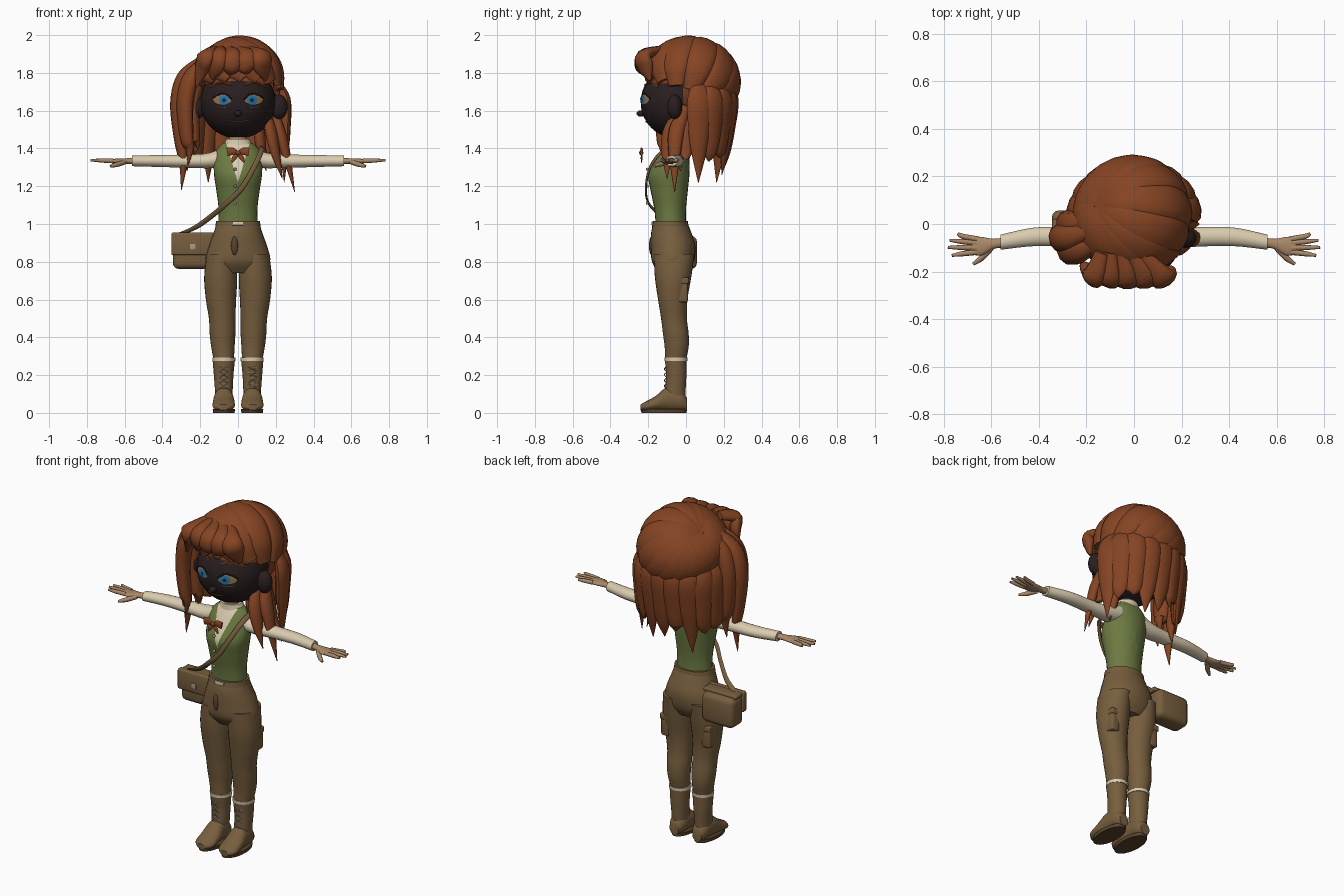
import bpy, bmesh, math
from mathutils import Vector as V, Matrix

if "Cube" in bpy.data.objects:
    bpy.data.objects.remove(bpy.data.objects["Cube"])


def material(name, *rgb):
    m = bpy.data.materials.new(name)
    m.use_nodes = True
    m.diffuse_color = (*rgb, 1)
    m.node_tree.nodes["Principled BSDF"].inputs["Base Color"].default_value = (*rgb, 1)
    return m


HAIR = material("auburn hair", .235, .058, .017)
FACE = material("dark face", .022, .013, .014)
SKIN = material("tan skin", .40, .25, .14)
SHIRT = material("cream cloth", .70, .60, .43)
VEST = material("olive vest", .15, .195, .055)
BROWN = material("brown cloth", .185, .112, .048)
DARK = material("dark leather", .10, .055, .025)
BLUE = material("blue iris", .01, .19, .45)
EYE = material("amber eye", .30, .17, .06)
BUCKLE = material("pale metal", .38, .33, .25)


def finish(name, bm, mat):
    bmesh.ops.recalc_face_normals(bm, faces=bm.faces[:])
    me = bpy.data.meshes.new(name)
    bm.to_mesh(me)
    bm.free()
    me.materials.append(mat)
    me.shade_smooth()
    me.set_sharp_from_angle(angle=math.radians(50))
    ob = bpy.data.objects.new(name, me)
    bpy.context.collection.objects.link(ob)
    return ob


def spline(rows, k=5):
    """Smooth interpolation through rows of numbers."""
    out = []
    for i in range(len(rows) - 1):
        quad = [rows[max(i - 1, 0)], rows[i], rows[i + 1], rows[min(i + 2, len(rows) - 1)]]
        for j in range(k):
            t = j / k
            out.append([b + .5 * t * (c - a + t * (2 * a - 5 * b + 4 * c - d + t * (3 * (b - c) + d - a)))
                        for a, b, c, d in zip(*quad)])
    return out + [list(rows[-1])]


def skin_rings(name, rings, mat):
    bm = bmesh.new()
    loops = [[bm.verts.new(p) for p in r] for r in rings]
    for a, b in zip(loops, loops[1:]):
        for i in range(len(a)):
            j = (i + 1) % len(a)
            bm.faces.new((a[i], a[j], b[j], b[i]))
    bm.faces.new(loops[0])
    bm.faces.new(loops[-1])
    return finish(name, bm, mat)


def oval(c, u, v, n):
    return [c + u * math.cos(math.tau * i / n) + v * math.sin(math.tau * i / n) for i in range(n)]


def loft(name, axis, rows, mat, side=1, n=28):
    """Rows: position on the axis, then low and high bounds on the other two axes."""
    others = [i for i in range(3) if i != axis]
    rings = []
    for p, a0, a1, b0, b1 in spline(rows):
        c, u, v = V(), V(), V()
        c[axis], c[others[0]], c[others[1]] = p, (a0 + a1) / 2, (b0 + b1) / 2
        u[others[0]], v[others[1]] = (a1 - a0) / 2, (b1 - b0) / 2
        rings.append([V((q.x * side, q.y, q.z)) for q in oval(c, u, v, n)])
    return skin_rings(name, rings, mat)


def tube(name, rows, mat, flat=1, hub=None, n=10):
    """Rows: x, y, z, radius. Flattened towards the hub."""
    pts = spline(rows)
    rings = []
    for i, (x, y, z, r) in enumerate(pts):
        p = V((x, y, z))
        t = (V(pts[min(i + 1, len(pts) - 1)][:3]) - V(pts[max(i - 1, 0)][:3])).normalized()
        out = p - hub if hub else V((x, y + .001, 0))
        u = t.cross(out).normalized()
        rings.append(oval(p, u * max(r, .001), u.cross(t) * max(r, .001) * flat, n))
    return skin_rings(name, rings, mat)


def ball(name, c, radii, mat):
    bm = bmesh.new()
    bmesh.ops.create_uvsphere(bm, u_segments=32, v_segments=20, radius=1,
                              matrix=Matrix.Translation(c) @ Matrix.Diagonal((*radii, 1)))
    return finish(name, bm, mat)


def box(name, c, size, mat, bevel=.01):
    bm = bmesh.new()
    bmesh.ops.create_cube(bm, size=1, matrix=Matrix.Translation(c) @ Matrix.Diagonal((*size, 1)))
    bmesh.ops.bevel(bm, geom=bm.edges[:], offset=bevel, segments=3, profile=.5, affect='EDGES')
    return finish(name, bm, mat)


# Head
HEAD, HR = V((0, -.05, 1.645)), V((.2, .19, .192))
ball("head", HEAD, HR, FACE)
ball("nose", (0, -.238, 1.585), (.02, .024, .017), FACE)


def face_y(x, z, lift):
    k = 1 - (x / HR.x) ** 2 - ((z - HEAD.z) / HR.z) ** 2
    return HEAD.y - HR.y * math.sqrt(max(k, 0)) - lift


def patch(name, cx, cz, w, h, lift, mat):
    bm = bmesh.new()
    rings = [[bm.verts.new((x, face_y(x, z, lift), z)) for x, _, z in
              oval(V((cx, 0, cz)), V((w * f, 0, 0)), V((0, 0, h * f)), 24)] for f in (.05, .4, .7, 1)]
    bm.faces.new(rings[0])
    for a, b in zip(rings, rings[1:]):
        for i in range(24):
            bm.faces.new((a[i - 1], a[i], b[i], b[i - 1]))
    return finish(name, bm, mat)


def face_line(name, pts, r, mat):
    tube(name, [(x, face_y(x, z, .002), z, r) for x, z in pts], mat, n=6)


for s, side in ((1, "left"), (-1, "right")):
    patch(side + "_eye", s * .083, 1.66, .049, .027, .003, EYE)
    patch(side + "_iris", s * .075, 1.656, .027, .025, .005, BLUE)
    patch(side + "_pupil", s * .074, 1.656, .010, .010, .007, FACE)
    face_line(side + "_upper_lid", [(s * .033, 1.66), (s * .075, 1.69), (s * .135, 1.666)], .005, FACE)
    face_line(side + "_brow", [(s * .035, 1.735), (s * .09, 1.75), (s * .15, 1.725)], .006, HAIR)
    face_line(side + "_lower_lid", [(s * .055, 1.62), (s * .09, 1.617), (s * .12, 1.625)], .002, EYE)
    ball(side + "_ear", (s * .218, -.06, 1.62), (.045, .04, .065), FACE)
face_line("mouth", [(-.055, 1.548), (0, 1.54), (.055, 1.548)], .004, DARK)

# Hair cap with locks sweeping out of the crown
HUB, CR = V((0, .025, 1.742)), V((.225, .23, .222))
cap = ball("hair_base", HUB, CR, HAIR)
bm = bmesh.new()
bm.from_mesh(cap.data)
low = [f for f in bm.faces if f.calc_center_median().y < 0 and f.calc_center_median().z < 1.75]
bmesh.ops.delete(bm, geom=low, context='FACES')
bm.to_mesh(cap.data)
bm.free()
crown = V((-.7, .2, .68)).normalized()
for i in range(18):
    a = math.tau * i / 18
    h = -.15 - .32 * math.sin(a)
    w = math.sqrt(1 - h * h)
    rim = V((w * math.cos(a), w * math.sin(a), h))
    rows = []
    for t in (0, .2, .4, .6, .8, 1):
        p = HUB + crown.slerp(rim, t) * CR
        rows.append((*p, .02 + .065 * math.sin(math.pi * min(t * .85 + .05, 1))))
    tube("cap_lock", rows, HAIR, .45, HUB, 12)

# Fringe
for x, z, r in ((-.19, 1.73, .05), (-.12, 1.765, .055), (-.04, 1.79, .055), (.05, 1.80, .055), (.13, 1.76, .055)):
    tube("fringe_lock", [(x * .5 - .04, -.12, 1.925, .03), (x * .9, -.225, 1.89, r),
                         (x, -.245 + abs(x) * .25, 1.83, r), (x * 1.15, -.23 + abs(x) * .3, z, .008)],
         HAIR, .6, HUB, 12)

# Long back locks
for i in range(9):
    a = math.radians(12 + 19.5 * i)
    c, d = math.cos(a), math.sin(a)
    tip = 1.22 + .07 * (i % 3) + .04 * (i % 2)
    tube("back_lock", [(.2 * c, .03 + .19 * d, 1.76, .03), (.245 * c, .03 + .215 * d, 1.66, .07),
                       (.25 * c, .03 + .20 * d, 1.5, .062), (.25 * c, .03 + .185 * d, 1.38, .042),
                       (.25 * c, .03 + .17 * d, tip, .002)], HAIR, .5)

# Side locks, fuller on the right
for x, y, tip in ((0, -.06, 1.18), (.035, -.115, 1.31), (.03, 0, 1.28), (.07, -.05, 1.36)):
    tube("right_side_lock", [(-.19 + x, y + .03, 1.87, .03), (-.28 + x, y, 1.78, .055), (-.315 + x, y, 1.64, .058),
                             (-.305 + x, y, 1.45, .045), (-.29 + x, y, 1.32 + (tip - 1.18) * .6, .028),
                             (-.30 + x, y, tip, .002)], HAIR, .75)
for x, y, tip in ((.30, -.06, 1.17), (.235, -.10, 1.24), (.275, 0, 1.34), (.15, -.03, 1.28)):
    tube("left_side_lock", [(x * .62, y * .3 + .02, 1.62, .025), (x * .73, y * .8, 1.50, .042),
                            (x * .84, y, 1.38, .034), (x, y, tip, .002)], HAIR, .7)

# Vest with an open neckline
vest = loft("vest", 2, [(.99, -.105, .105, -.16, 0), (1.08, -.103, .103, -.168, 0), (1.18, -.115, .115, -.188, .01),
                        (1.26, -.127, .127, -.2, .018), (1.33, -.127, .127, -.168, .018),
                        (1.39, -.115, .115, -.135, .01), (1.43, -.075, .075, -.11, -.005)], VEST)
vest.data.materials.append(SHIRT)
bm = bmesh.new()
bm.from_mesh(vest.data)
for s in (1, -1):
    bmesh.ops.bisect_plane(bm, geom=bm.verts[:] + bm.edges[:] + bm.faces[:],
                           plane_co=(0, 0, 1.22), plane_no=(s, 0, -.3))
for f in bm.faces:
    c = f.calc_center_median()
    f.material_index = int(c.y < -.06 and abs(c.x) < .3 * (c.z - 1.22))
bm.to_mesh(vest.data)
bm.free()
loft("neck", 2, [(1.38, -.05, .05, -.11, -.01), (1.52, -.045, .045, -.1, -.01)], SKIN)
loft("collar", 2, [(1.39, -.09, .09, -.125, .002), (1.42, -.075, .075, -.118, 0), (1.45, -.062, .062, -.115, -.003)], SHIRT)
for z in (1.29, 1.2, 1.11):
    ball("button", (-.015, -.205, z), (.008, .008, .008), BUCKLE)

# Bow tie
for s in (1, -1):
    tube("bow_wing", [(0, -.235, 1.375, .008), (s * .03, -.235, 1.385, .02), (s * .058, -.235, 1.382, .022)], HAIR, .35)
    tube("bow_tail", [(0, -.235, 1.37, .008), (s * .02, -.235, 1.35, .012), (s * .032, -.235, 1.325, .004)], HAIR, .4)
ball("bow_knot", (0, -.237, 1.377), (.013, .011, .013), HAIR)

# Trousers seat and waist
loft("trouser_seat", 2, [(1.01, -.112, .112, -.172, .006), (.95, -.13, .13, -.185, .03), (.88, -.155, .155, -.186, .05),
                         (.80, -.17, .17, -.18, .042), (.74, -.12, .12, -.14, .01)], BROWN)
loft("waistband", 2, [(.985, -.12, .12, -.18, .014), (1.015, -.116, .116, -.176, .01)], BROWN)
box("belt_tab", (0, -.178, 1.002), (.06, .008, .018), SHIRT, .002)
ball("fly_flap", (-.018, -.182, .885), (.018, .014, .05), DARK)

for s, side in ((1, "left"), (-1, "right")):
    # Arm, palm and fingers
    loft(side + "_sleeve", 0, [(.08, -.11, 0, 1.30, 1.405), (.16, -.105, -.005, 1.295, 1.375),
                               (.27, -.095, -.012, 1.298, 1.368), (.42, -.093, -.015, 1.302, 1.365),
                               (.56, -.108, -.045, 1.306, 1.362)], SHIRT, s)
    loft(side + "_hand", 0, [(.54, -.098, -.056, 1.316, 1.352), (.59, -.105, -.062, 1.318, 1.348),
                             (.64, -.132, -.054, 1.318, 1.346), (.68, -.128, -.054, 1.324, 1.344)], SKIN, s)
    for x, y, root in ((.74, -.04, -.063), (.775, -.068, -.08), (.782, -.098, -.1), (.765, -.132, -.118)):
        tube(side + "_finger", [(s * .66, root, 1.334, .012), (s * .72, (y + root) / 2, 1.336, .011),
                                (s * x, y, 1.338, .006)], SKIN)
    tube(side + "_thumb", [(s * .6, -.1, 1.328, .013), (s * .64, -.142, 1.315, .013), (s * .675, -.168, 1.306, .007)], SKIN)

    # Leg, pocket and torn hem
    loft(side + "_trouser_leg", 2, [(.84, .01, .165, -.17, .045), (.72, .004, .179, -.165, .028),
                                    (.6, .01, .17, -.148, .008), (.5, .014, .154, -.132, .005), (.42, .014, .15, -.122, .014),
                                    (.35, .018, .142, -.113, .014), (.275, .022, .128, -.11, 0)], BROWN, s)
    box(side + "_pocket", (s * .135, -.025, .65), (.055, .07, .13), BROWN, .012)
    box(side + "_pocket_flap", (s * .135, -.024, .7), (.062, .078, .035), BROWN, .008)
    loft(side + "_hem", 2, [(.275, .014, .135, -.114, .007), (.292, .014, .136, -.115, .008)], SHIRT, s)

    # Boot with laces
    loft(side + "_boot_shaft", 2, [(.285, .016, .135, -.112, .003), (.2, .024, .128, -.106, .002),
                                   (.12, .028, .122, -.112, -.002), (.05, .03, .12, -.12, -.004)], BROWN, s)
    loft(side + "_boot_foot", 1, [(.005, .045, .105, .01, .08), (-.03, .028, .122, .008, .12), (-.1, .023, .128, .008, .135),
                                  (-.16, .017, .134, .008, .09), (-.21, .02, .132, .008, .062),
                                  (-.24, .05, .105, .014, .045)], BROWN, s)
    loft(side + "_boot_sole", 2, [(0, .018, .132, -.236, .002), (.02, .016, .134, -.24, .004)], DARK, s)
    for k in range(4):
        z = .13 + .03 * k
        for e in (1, -1):
            tube(side + "_lace", [(s * .076 - e * .022, -.104, z, .0025), (s * .076, -.115, z + .012, .0025),
                                  (s * .076 + e * .022, -.104, z + .024, .0025)], BUCKLE, n=5)

# Shoulder bag and strap
box("bag_body", (-.24, .0, .85), (.21, .115, .175), BROWN, .03)
box("bag_flap", (-.235, -.055, .895), (.235, .035, .12), BROWN, .01)
box("bag_lid", (-.235, -.02, .94), (.22, .08, .025), BROWN, .01)
box("bag_clasp", (-.24, -.074, .88), (.03, .008, .03), BUCKLE, .002)
tube("bag_strap", [(.125, -.04, 1.405, .014), (.125, -.12, 1.39, .014), (.085, -.19, 1.3, .014), (.02, -.212, 1.19, .014),
                   (-.06, -.198, 1.11, .014), (-.13, -.14, 1.05, .014), (-.22, -.07, .985, .014),
                   (-.31, -.03, .945, .014)], BROWN, .4, V((0, -.05, 1.2)))
